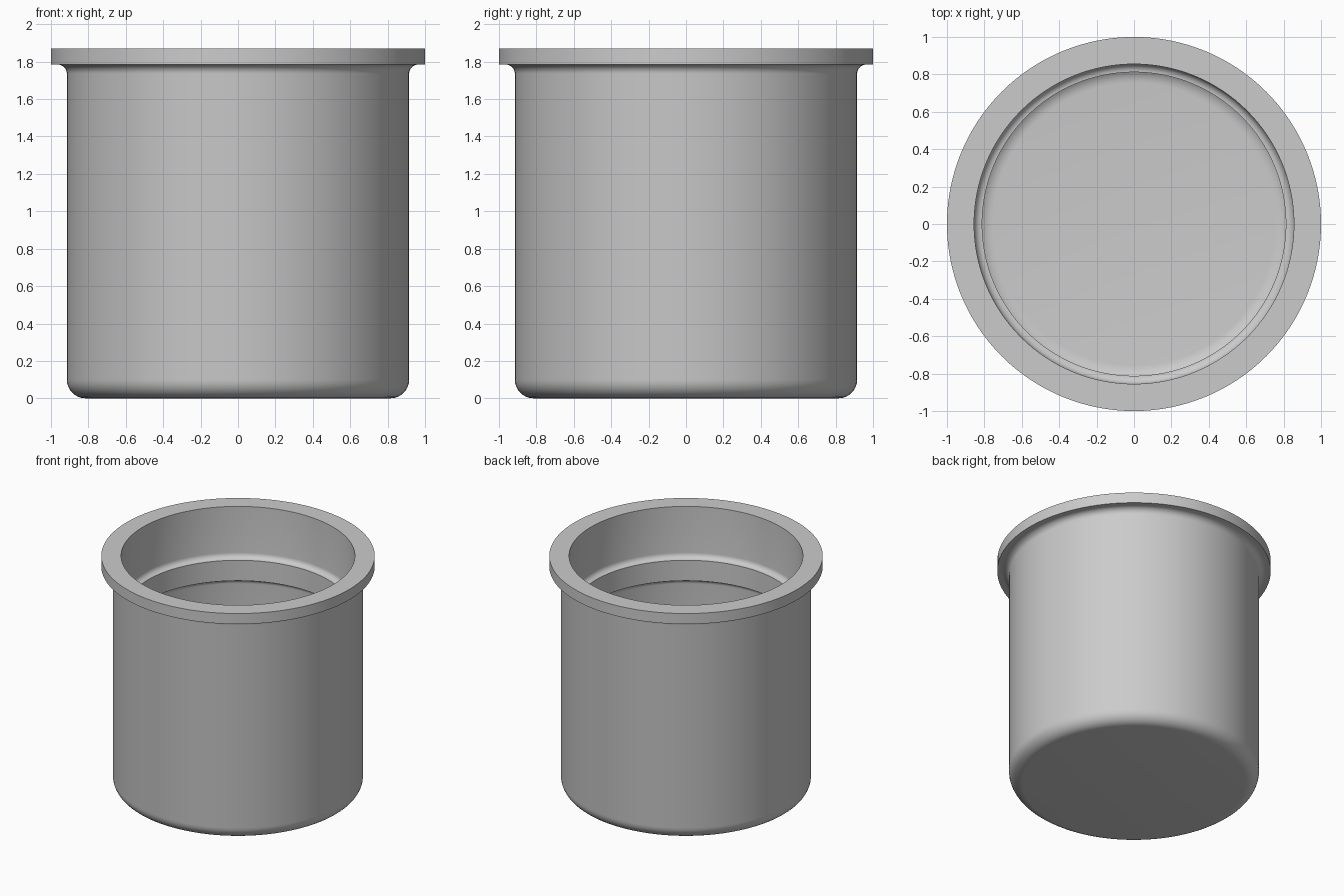
import bpy, bmesh
from math import cos, sin, radians

cube = bpy.data.objects.get("Cube")
if cube:
    bpy.data.objects.remove(cube, do_unlink=True)

SEGMENTS = 128


def arc(r, z, radius, start, end, steps=8):
    """Fillet points around a centre in the (radius, height) plane."""
    angles = [radians(start + (end - start) * i / steps) for i in range(steps + 1)]
    return [(r + radius * cos(a), z + radius * sin(a)) for a in angles]


def lathe(name, profile, material):
    """Revolve a profile that starts and ends on the z axis."""
    bm = bmesh.new()
    verts = [bm.verts.new((r, 0, z)) for r, z in profile]
    edges = [bm.edges.new(pair) for pair in zip(verts, verts[1:])]
    bmesh.ops.spin(bm, geom=verts + edges, cent=(0, 0, 0), axis=(0, 0, 1),
                   angle=radians(360), steps=SEGMENTS, use_duplicate=False)
    bmesh.ops.remove_doubles(bm, verts=bm.verts[:], dist=0.0001)
    bmesh.ops.recalc_face_normals(bm, faces=bm.faces[:])
    mesh = bpy.data.meshes.new(name)
    bm.to_mesh(mesh)
    bm.free()
    mesh.materials.append(material)
    obj = bpy.data.objects.new(name, mesh)
    bpy.context.collection.objects.link(obj)
    bpy.ops.object.select_all(action="DESELECT")
    obj.select_set(True)
    bpy.context.view_layer.objects.active = obj
    bpy.ops.object.shade_smooth_by_angle(angle=radians(30))
    return obj


grey = bpy.data.materials.new("plain grey")
grey.use_nodes = True
colour = (0.6, 0.6, 0.6, 1)
grey.diffuse_color = colour
grey.node_tree.nodes["Principled BSDF"].inputs["Base Color"].default_value = colour

# Key sizes
outer, inner, ridge = 0.915, 0.855, 0.812
top, flange_under, floor = 1.87, 1.785, 0.06
ridge_top, ridge_bottom = 1.455, 1.29
step = inner - ridge

profile = [(0, 0)]
# Outside: rounded base, wall, fillet under the flange
profile += arc(outer - 0.1, 0.1, 0.1, -90, 0)
profile += arc(outer + 0.05, flange_under - 0.05, 0.05, 180, 90)
# Flange
profile += [(1, flange_under), (1, top), (inner, top)]
# Inside: filleted ridge around the wall
profile += arc(ridge, ridge_top + step, step, 0, -90)
profile += arc(ridge, ridge_bottom - step, step, 90, 0)
# Inside: rounded corner down to the floor
profile += arc(inner - 0.1, floor + 0.1, 0.1, 0, -90)
profile += [(0, floor)]

lathe("flanged_cup", profile, grey)
